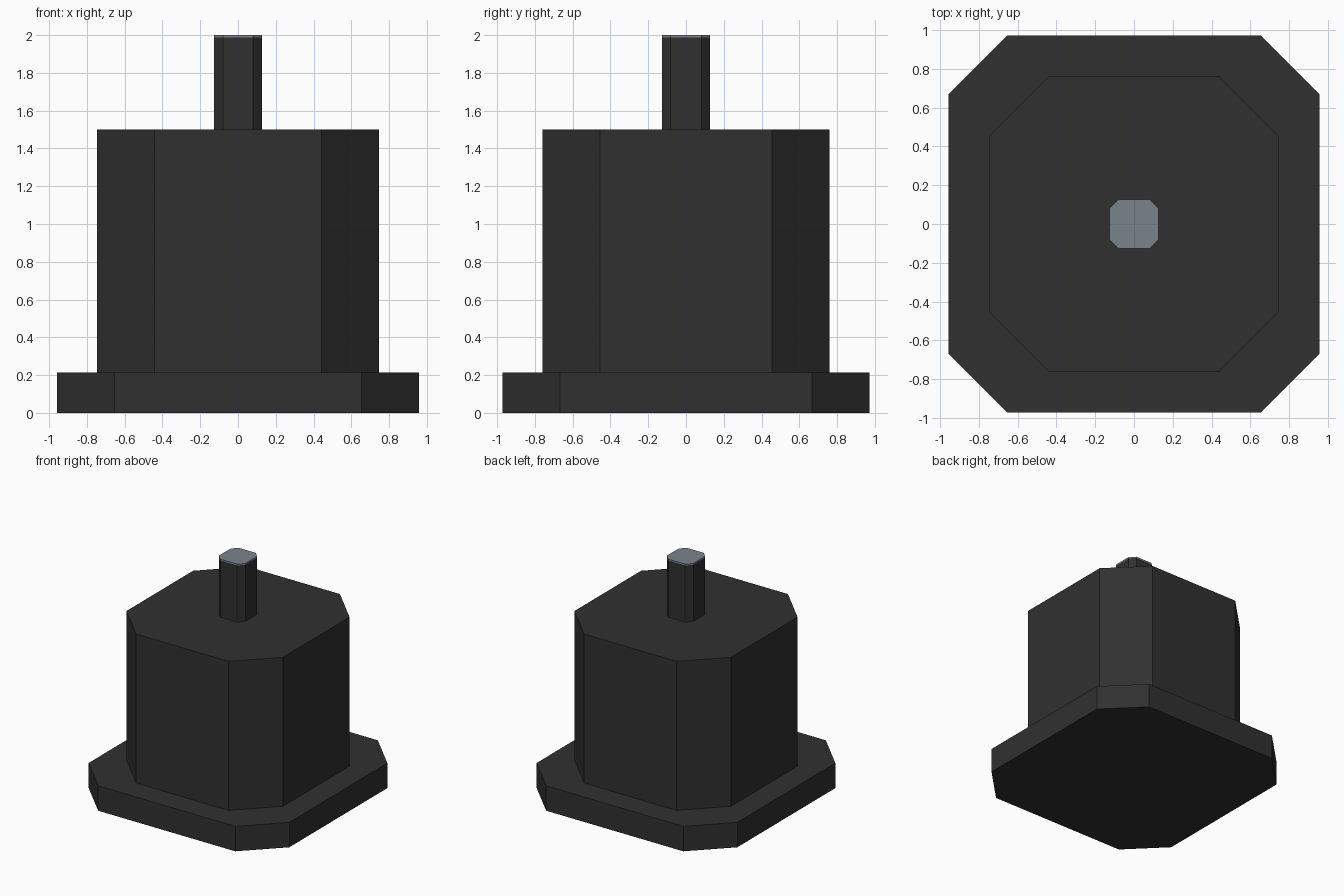
import bpy, bmesh

if "Cube" in bpy.data.objects:
    bpy.data.objects.remove(bpy.data.objects["Cube"])


def material(name, rgb):
    m = bpy.data.materials.new(name)
    m.diffuse_color = (*rgb, 1.0)
    m.use_nodes = True
    m.node_tree.nodes["Principled BSDF"].inputs["Base Color"].default_value = m.diffuse_color
    return m


black = material("matte_black", (0.03, 0.03, 0.03))
steel = material("steel_grey", (0.195, 0.23, 0.262))


def chamfered_block(name, hx, hy, cut, z0, z1, mat):
    """Upright prism: a rectangle with its four corners cut at 45 degrees."""
    quarter = [(hx, hy - cut), (hx - cut, hy)]
    outline = (quarter
               + [(-x, y) for x, y in reversed(quarter)]
               + [(-x, -y) for x, y in quarter]
               + [(x, -y) for x, y in reversed(quarter)])
    bm = bmesh.new()
    base = bm.faces.new([bm.verts.new((x, y, z0)) for x, y in outline])
    top = bmesh.ops.extrude_face_region(bm, geom=[base], use_keep_orig=True)
    verts = [g for g in top["geom"] if isinstance(g, bmesh.types.BMVert)]
    bmesh.ops.translate(bm, verts=verts, vec=(0, 0, z1 - z0))
    bmesh.ops.recalc_face_normals(bm, faces=bm.faces)
    mesh = bpy.data.meshes.new(name)
    bm.to_mesh(mesh)
    bm.free()
    mesh.materials.append(mat)
    obj = bpy.data.objects.new(name, mesh)
    bpy.context.collection.objects.link(obj)
    return obj


# Wide foot, main housing, narrow stem and its bare metal tip
chamfered_block("base_flange", 0.957, 0.971, 0.303, 0.0, 0.215, black)
chamfered_block("housing", 0.746, 0.759, 0.305, 0.215, 1.5, black)
chamfered_block("stem", 0.126, 0.127, 0.046, 1.5, 1.988, black)
chamfered_block("stem_tip", 0.126, 0.127, 0.046, 1.988, 2.0, steel)
